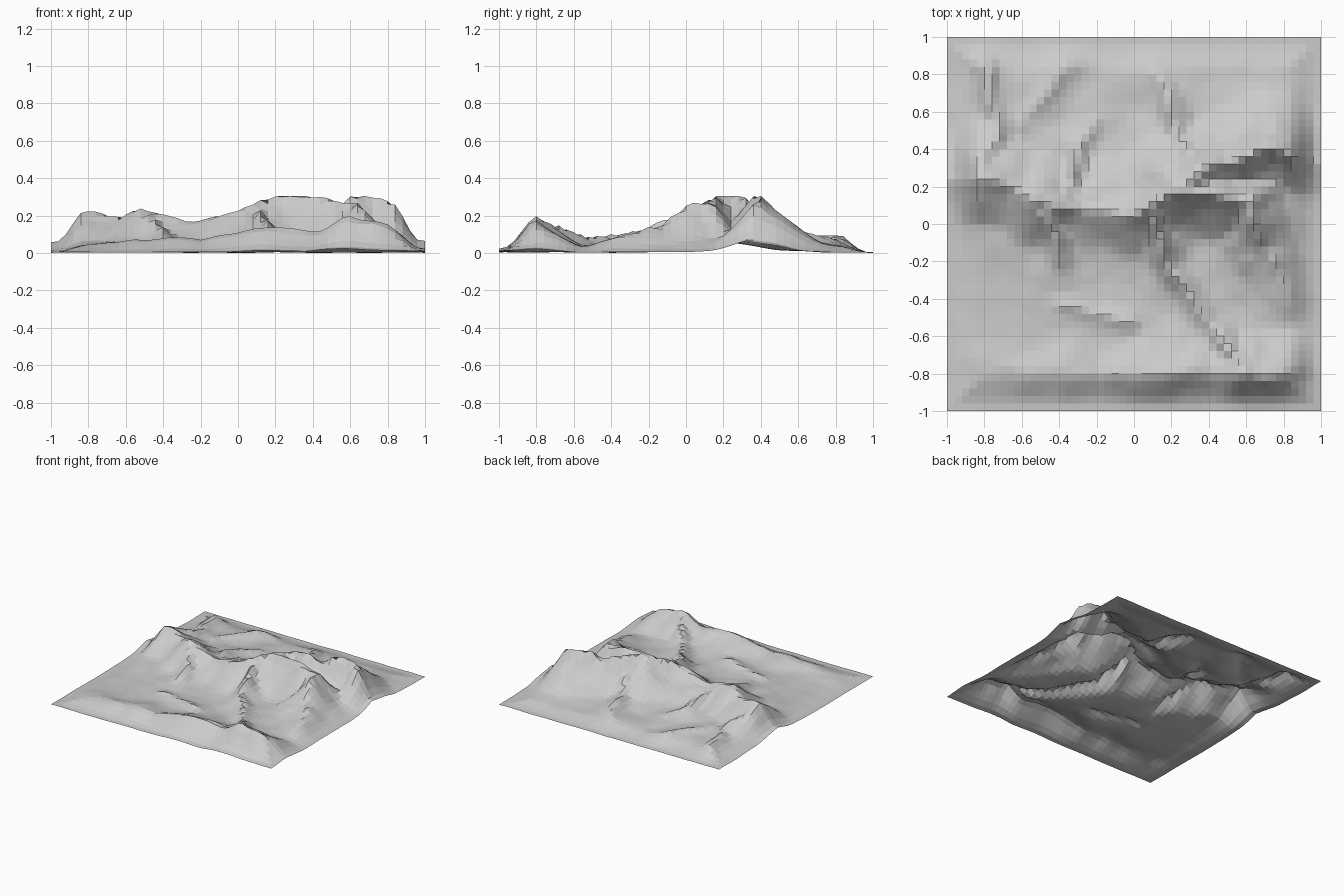
import bpy, bmesh
from mathutils import Vector, noise

if "Cube" in bpy.data.objects:
    bpy.data.objects.remove(bpy.data.objects["Cube"])

SUMMIT = (.24, .19, .31)
PEAK = (.75, .4, .3)
FRONT_PEAK = (.6, -.8, .2)


def smooth(t):
    t = max(0.0, min(1.0, t))
    return t * t * (3 - 2 * t)


def ridge(*pts, left=.22, right=.22, power=1.5):
    """Height function of a crest line that falls concavely to each side."""
    segs = [(Vector(a), Vector(b)) for a, b in zip(pts, pts[1:])]

    def h(p):
        best = 0.0
        for a, b in segs:
            d = (b - a).to_2d()
            t = max(0.0, min(1.0, (p - a.to_2d()).dot(d) / d.length_squared))
            c = a.lerp(b, t)
            q = p - c.to_2d()
            w = left if d.cross(q) > 0 else right
            best = max(best, c.z * max(0.0, 1 - q.length / w) ** power)
        return best
    return h


# Main crest, summit arm, bowl rim and front ridge
west = ridge((-1, .25, .2), (-.84, .24, .225), (-.65, .19, .185), (-.52, .11, .24),
             (-.3, .09, .17), (.05, .06, .24), SUMMIT, left=.55, right=.42, power=1.7)
arm = ridge(SUMMIT, (.35, .28, .31), (.48, .32, .26), PEAK, (1, .32, .24), left=.44, right=.3)
rim = ridge(SUMMIT, (.63, .12, .27), (.65, .02, .27), (.7, -.14, .15), (.86, -.38, .08), left=.32, right=.36)
front = ridge((-.85, -.8, .035), (-.35, -.78, .085), (-.18, -.8, .065), (.16, -.79, .145),
              (.4, -.78, .115), FRONT_PEAK, (.92, -.8, .12), left=.38, right=.5)
# Lower spurs
south = [ridge((.12, .02, .24), (.2, -.24, .12), (.42, -.54, .08), FRONT_PEAK),
         ridge((-.4, -.44, .06), (0, -.52, .07)),
         ridge((-.5, .1, .23), (-.36, -.26, .06))]
north = [ridge((.34, .3, .3), (.24, .5, .12), (.12, .82, .07)),
         ridge((-.36, .12, .17), (-.22, .56, .07)),
         ridge((-.84, .26, .2), (-.7, .55, .09), (-.8, .84, .1)),
         ridge((-.62, .5, .07), (-.36, .86, .08)),
         ridge(PEAK, (.72, .65, .08))]
RIDGES = [west, arm, rim, front] + south + north


def height(x, y):
    # warp the lookup so the crests wander
    n1 = noise.noise(Vector((x, y, .3)) * 5)
    n2 = noise.noise(Vector((x, y, 1.4)) * 5)
    p = Vector((x + .04 * n1, y + .04 * n2))
    base = .042 + .02 * smooth((y + .5) / .7) * smooth((1 - y) / .7) + .008 * n1
    r = max(h(p) for h in RIDGES)
    z = max(r, base) + .35 * min(r, base)
    z *= 1 + .1 * noise.noise(Vector((x, y, .4)) * 9)
    # fall off towards the border
    e = 1 - max(abs(x), abs(y))
    return min(z * (.3 + .7 * smooth((e - .02) / .17)), .316)


# Terrain sheet
bm = bmesh.new()
bmesh.ops.create_grid(bm, x_segments=50, y_segments=50, size=1)
for v in bm.verts:
    v.co.z = height(v.co.x, v.co.y)
low = min(v.co.z for v in bm.verts)
for v in bm.verts:
    v.co.z -= low
mesh = bpy.data.meshes.new("terrain")
bm.to_mesh(mesh)
bm.free()
terrain = bpy.data.objects.new("terrain", mesh)
bpy.context.collection.objects.link(terrain)
